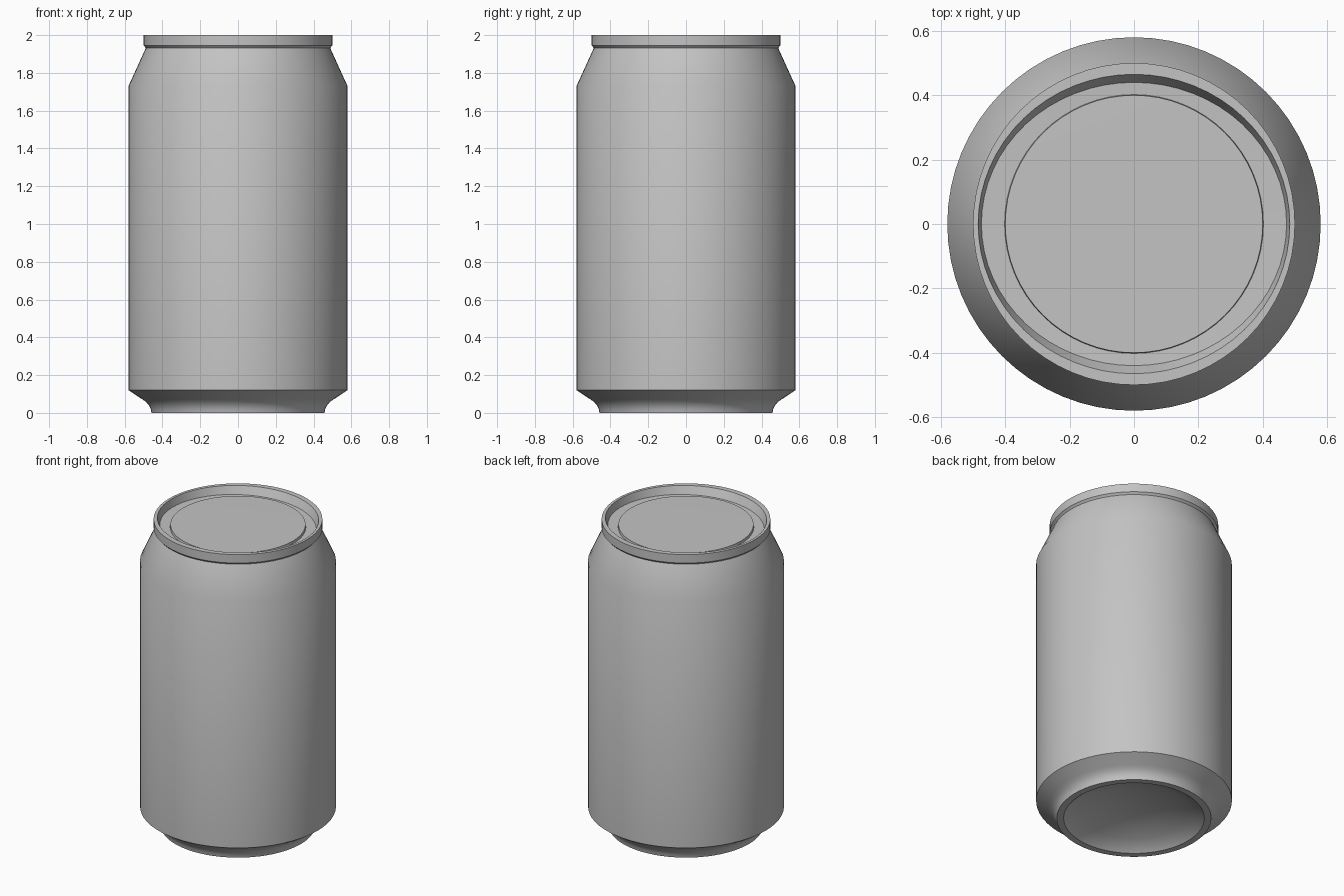
import bpy, bmesh, math

cube = bpy.data.objects.get("Cube")
if cube:
    bpy.data.objects.remove(cube, do_unlink=True)

SIDES = 64

metal = bpy.data.materials.new("grey aluminium")
metal.use_nodes = True
grey = (0.55, 0.55, 0.55, 1.0)
metal.diffuse_color = grey
metal.node_tree.nodes["Principled BSDF"].inputs["Base Color"].default_value = grey


def lathe(name, profile):
    """Spin (radius x, radius y, z) rings around z; a zero radius closes to a point."""
    bm = bmesh.new()
    rings = []
    for rx, ry, z in profile:
        if rx == 0:
            rings.append([bm.verts.new((0, 0, z))])
        else:
            angles = [2 * math.pi * i / SIDES for i in range(SIDES)]
            rings.append([bm.verts.new((rx * math.cos(a), ry * math.sin(a), z))
                          for a in angles])
    for low, high in zip(rings, rings[1:]):
        for i in range(SIDES):
            j = (i + 1) % SIDES
            if len(low) == 1:
                bm.faces.new((low[0], high[j], high[i]))
            elif len(high) == 1:
                bm.faces.new((low[i], low[j], high[0]))
            else:
                bm.faces.new((low[i], low[j], high[j], high[i]))
    mesh = bpy.data.meshes.new(name)
    bm.to_mesh(mesh)
    bm.free()
    mesh.materials.append(metal)
    obj = bpy.data.objects.new(name, mesh)
    bpy.context.collection.objects.link(obj)
    bpy.ops.object.select_all(action='DESELECT')
    obj.select_set(True)
    bpy.context.view_layer.objects.active = obj
    bpy.ops.object.shade_smooth_by_angle(angle=math.radians(30))
    return obj


def round_profile(points):
    return [(r, r, z) for r, z in points]


# Hollow domed underside, listed from the centre outwards
dome = [(0.0, 0.11), (0.12, 0.103), (0.23, 0.082), (0.33, 0.05),
        (0.39, 0.022), (0.417, 0.0)]

# Foot, flared base, straight wall and tapered neck
wall = [(0.458, 0.0), (0.462, 0.02), (0.472, 0.04), (0.487, 0.058),
        (0.508, 0.073), (0.58, 0.12), (0.58, 1.73), (0.488, 1.932)]

lathe("can_body", round_profile(dome + wall))

# Rolled rim, slightly oval inner wall, groove and raised lid panel
rim = round_profile([(0.488, 1.932), (0.493, 1.938), (0.5, 1.945), (0.5, 2.0)])
inner_wall = [(0.484, 0.465, 2.0), (0.474, 0.44, 1.95)]
panel = round_profile([(0.402, 1.948), (0.4, 1.965), (0.0, 1.968)])

lathe("rim_and_lid", rim + inner_wall + panel)
